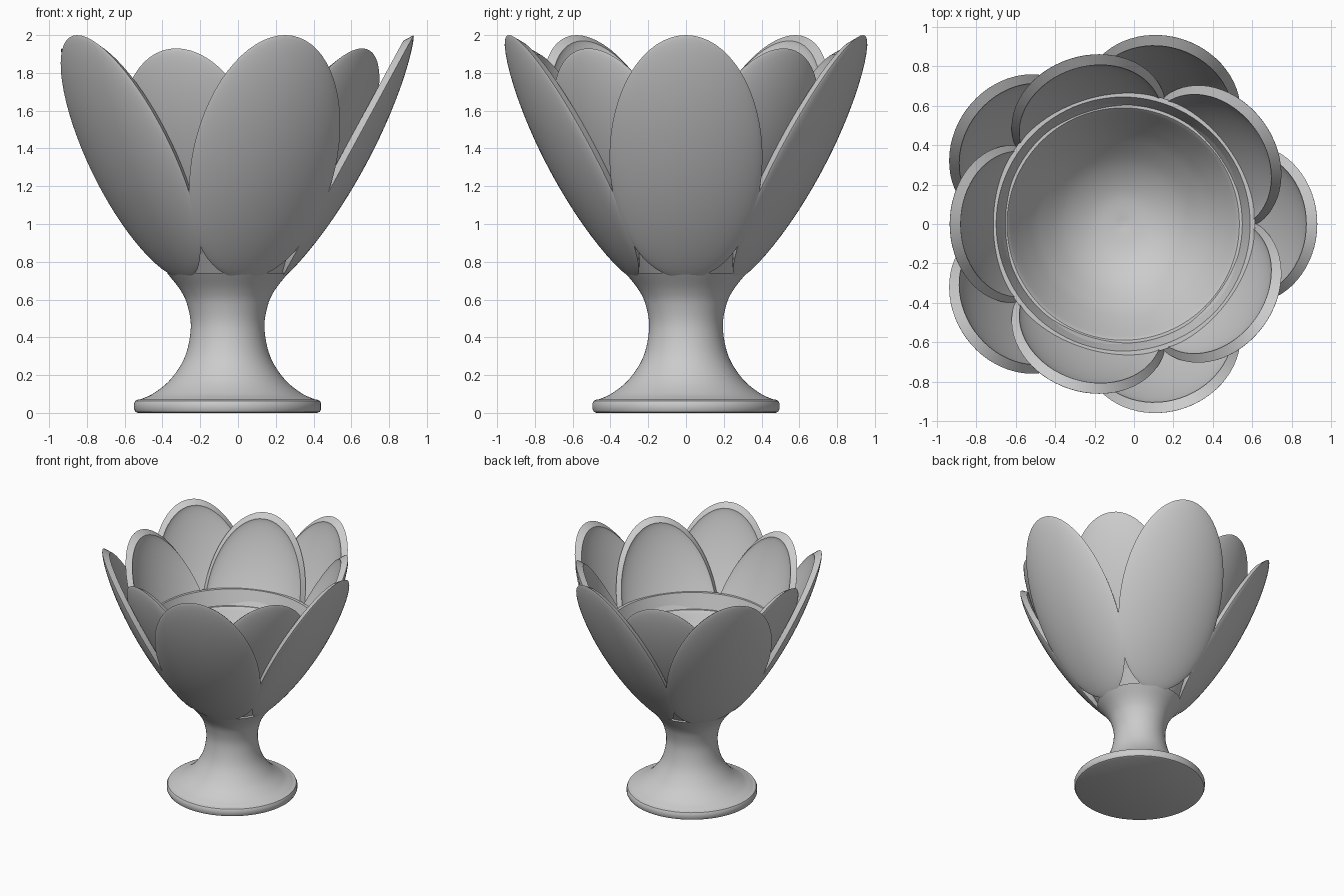
import bpy, bmesh, math
from mathutils import Vector

cube = bpy.data.objects.get("Cube")
if cube:
    bpy.data.objects.remove(cube)

AXIS = Vector((-0.055, 0, 0))

stone = bpy.data.materials.new("plain grey")
stone.use_nodes = True
GREY = (0.6, 0.6, 0.6, 1)
stone.diffuse_color = GREY
stone.node_tree.nodes["Principled BSDF"].inputs["Base Color"].default_value = GREY


def finish(bm, name, turn=0.0):
    bmesh.ops.recalc_face_normals(bm, faces=bm.faces)
    mesh = bpy.data.meshes.new(name)
    bm.to_mesh(mesh)
    bm.free()
    mesh.materials.append(stone)
    obj = bpy.data.objects.new(name, mesh)
    obj.location = AXIS
    obj.rotation_euler.z = turn
    bpy.context.collection.objects.link(obj)
    bpy.ops.object.select_all(action='DESELECT')
    obj.select_set(True)
    bpy.context.view_layer.objects.active = obj
    bpy.ops.object.shade_smooth_by_angle(angle=math.radians(35))
    return obj


def smooth(points, steps=6):
    """Catmull-Rom curve through a few points."""
    p = [Vector(q) for q in points]
    p = [2 * p[0] - p[1]] + p + [2 * p[-1] - p[-2]]
    out = []
    for a, b, c, d in zip(p, p[1:], p[2:], p[3:]):
        for i in range(steps):
            t = i / steps
            out.append((2 * b + (c - a) * t + (2 * a - 5 * b + 4 * c - d) * t * t
                        + (3 * b - a - 3 * c + d) * t ** 3) / 2)
    return out + [p[-2]]


def loft(rings, bm):
    """Skin closed rings of points; single-point rings become fans."""
    loops = [[bm.verts.new(q) for q in ring] for ring in rings]
    for lo, hi in zip(loops, loops[1:]):
        n = max(len(lo), len(hi))
        for i in range(n):
            j = (i + 1) % n
            if len(lo) == 1:
                bm.faces.new((lo[0], hi[i], hi[j]))
            elif len(hi) == 1:
                bm.faces.new((lo[i], lo[j], hi[0]))
            else:
                bm.faces.new((lo[i], lo[j], hi[j], hi[i]))


def lathe(name, profile, segments=96):
    rings = []
    for r, z in profile:
        count = segments if r > 1e-4 else 1
        rings.append([(r * math.cos(math.tau * i / count),
                       r * math.sin(math.tau * i / count), z) for i in range(count)])
    bm = bmesh.new()
    loft(rings, bm)
    return finish(bm, name)


def petal(name, foot, tip, half_width, depth, turn, segments=64, rows=14):
    """Elliptical shell leaning outward from foot to tip, given as (radius, z)."""
    foot, tip = Vector(foot), Vector(tip)
    middle, half = (foot + tip) / 2, (tip - foot).length / 2
    along = (tip - foot).normalized()
    out = Vector((along.y, -along.x))

    def ring(rho, a, b, bulge, shift):
        n = bulge * (1 - rho * rho) ** 0.8 + shift
        pts = []
        for i in range(segments if rho > 0 else 1):
            t = math.tau * i / segments
            q = middle + along * (a * rho * math.cos(t)) + out * n
            pts.append((q.x, b * rho * math.sin(t), q.y))
        return pts

    # rows crowd toward the rim
    rhos = [math.sin(math.pi / 2 * k / rows) for k in range(rows + 1)]
    outer = [ring(r, half, half_width, depth, 0) for r in rhos]
    inner = [ring(r, half - 0.053, half_width - 0.03, depth - 0.012, -0.034)
             for r in reversed(rhos)]
    bm = bmesh.new()
    loft(outer + inner, bm)
    return finish(bm, name, turn)


# Foot disc with rounded edge
lathe("foot_disc", [(0, 0), (0.475, 0), (0.488, 0.006), (0.495, 0.02), (0.495, 0.05),
                    (0.488, 0.064), (0.475, 0.07), (0, 0.07)])

# Waisted stem
stem = smooth([(0.465, 0.07), (0.39, 0.105), (0.3, 0.18), (0.225, 0.3), (0.195, 0.45),
               (0.213, 0.57), (0.25, 0.65), (0.32, 0.74)])
lathe("stem", [Vector((0, 0.07))] + stem + [Vector((0, 0.76))])

# Cup: hidden outer wall, flat lip, inner ledge and bowl
wall = smooth([(0.29, 0.73), (0.45, 0.97), (0.58, 1.18), (0.67, 1.38)])
bowl = smooth([(0.585, 1.255), (0.505, 1.12), (0.42, 1.0), (0.3, 0.88),
               (0.16, 0.805), (0, 0.78)])
lathe("cup", [Vector((0, 0.73))] + wall
      + [Vector((0.645, 1.38)), Vector((0.605, 1.26)), Vector((0.59, 1.26))] + bowl)

# Two rings of five petals, the inner ring turned half a step
for i in range(5):
    step = math.tau / 5
    petal(f"outer_petal_{i + 1}", (0.285, 0.71), (0.985, 2.0), 0.405, 0.105, i * step)
    petal(f"inner_petal_{i + 1}", (0.245, 0.73), (0.88, 1.93), 0.40, 0.11, (i + 0.5) * step)
